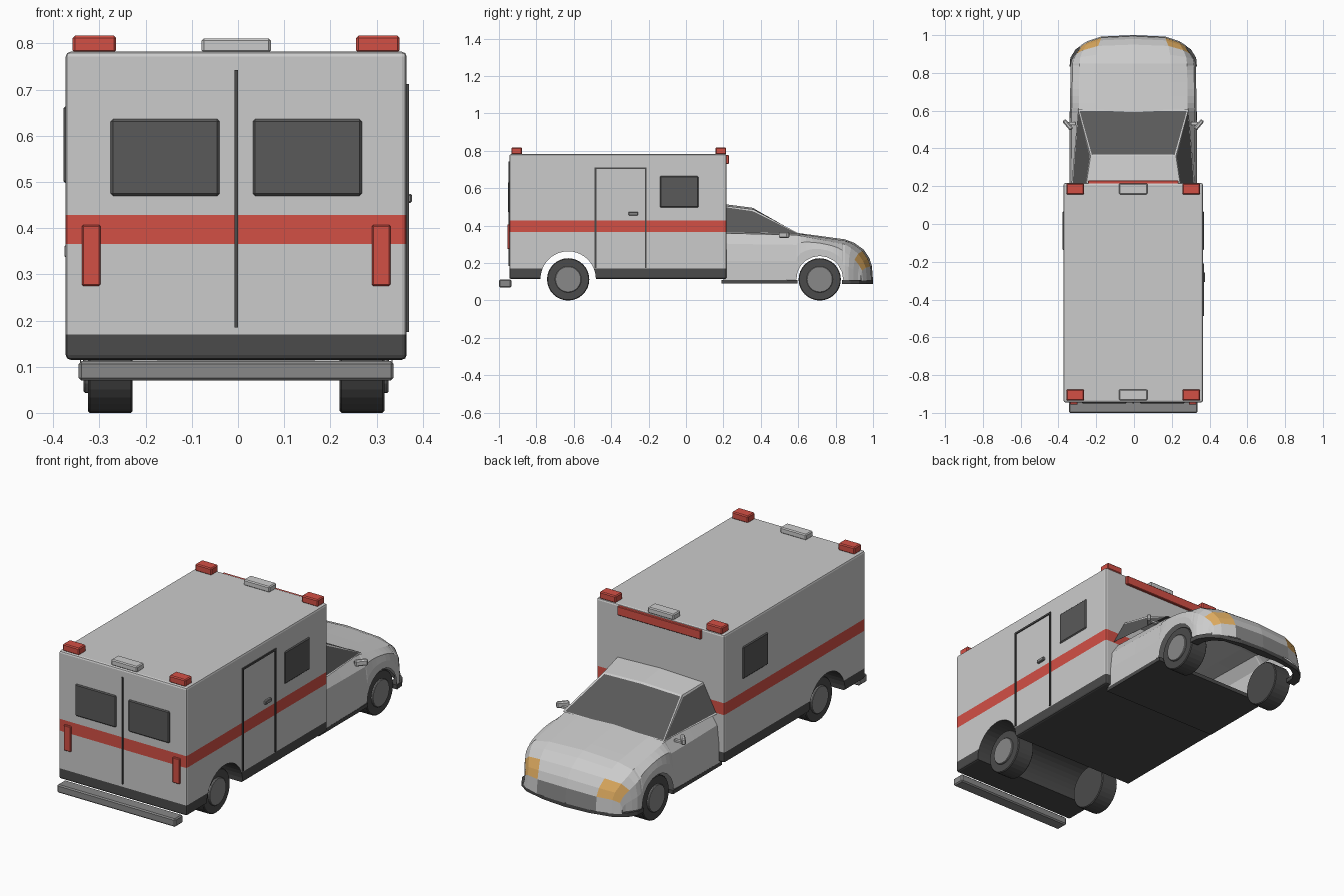
import bpy, bmesh, math
from mathutils import Matrix, Vector

if "Cube" in bpy.data.objects:
    bpy.data.objects.remove(bpy.data.objects["Cube"])


def mat(name, *c):
    m = bpy.data.materials.new(name)
    m.diffuse_color = (*c, 1)
    m.use_nodes = True
    m.node_tree.nodes["Principled BSDF"].inputs["Base Color"].default_value = m.diffuse_color
    return m


DARK = mat("dark_trim", .07, .07, .07)
GLASS = mat("glass", .1, .1, .1)
RED = mat("red", .65, .08, .06)
AMBER = mat("amber", .75, .42, .12)
METAL = mat("dark_grey", .25, .25, .25)
BODY = mat("body_grey", .8, .8, .8)


def finish(bm, name, *mats):
    bmesh.ops.recalc_face_normals(bm, faces=bm.faces[:])
    me = bpy.data.meshes.new(name)
    bm.to_mesh(me)
    bm.free()
    for m in mats:
        me.materials.append(m)
    o = bpy.data.objects.new(name, me)
    bpy.context.collection.objects.link(o)
    return o


def box_bm(x, y, z, bevel, seg=1):
    bm = bmesh.new()
    bmesh.ops.create_cube(bm, size=1)
    for v in bm.verts:
        v.co = [(a + b) / 2 + c * (b - a) for (a, b), c in zip((x, y, z), v.co)]
    if bevel:
        bmesh.ops.bevel(bm, geom=bm.edges[:], offset=bevel, segments=seg,
                        profile=.5, affect='EDGES')
    return bm


def box(name, x, y, z, m, bevel=.003):
    return finish(box_bm(x, y, z, bevel), name, m)


def cyl(name, x0, x1, y, z, r, m, bevel=0, n=32):
    bm = bmesh.new()
    bmesh.ops.create_cone(bm, cap_ends=True, segments=n, radius1=r, radius2=r, depth=abs(x1 - x0),
                          matrix=Matrix.Translation(((x0 + x1) / 2, y, z)) @ Matrix.Rotation(math.pi / 2, 4, 'Y'))
    if bevel:
        rim = [e for e in bm.edges if abs(e.verts[0].co.x - e.verts[1].co.x) < 1e-5]
        bmesh.ops.bevel(bm, geom=rim, offset=bevel, segments=1, affect='EDGES')
    return finish(bm, name, m)


def prism(name, pts, z0, z1, m):
    bm = bmesh.new()
    f = bm.faces.new([bm.verts.new((x, y, z0)) for x, y in pts])
    ext = bmesh.ops.extrude_face_region(bm, geom=[f])
    for v in ext["geom"]:
        if isinstance(v, bmesh.types.BMVert):
            v.co.z = z1
    if f.is_valid is False:
        bm.faces.new([v for v in bm.verts if v.co.z == z0])
    return finish(bm, name, m)


# rear compartment with coloured bands and wheel tunnel
bm = box_bm((-.369, .369), (-.945, .217), (.115, .782), .01, 2)
for z in (.17, .366, .428):
    bmesh.ops.bisect_plane(bm, geom=bm.verts[:] + bm.edges[:] + bm.faces[:],
                           plane_co=(0, 0, z), plane_no=(0, 0, 1))
for f in bm.faces:
    z = f.calc_center_median().z
    f.material_index = 0 if z < .17 else 2 if .366 < z < .428 else 1
compartment = finish(bm, "compartment", DARK, BODY, RED)
cutter = cyl("arch_cutter", -.6, .6, -.63, .115, .148, DARK, n=40)
cutter.hide_render = True
cutter.hide_set(True)
cut = compartment.modifiers.new("arch", 'BOOLEAN')
cut.object, cut.operation, cut.solver = cutter, 'DIFFERENCE', 'EXACT'

# cab shell: y, half width, top z, edge z, plan bow
KEYS = [(.20, .338, .366, .36, 0), (.59, .336, .362, .35, 0), (.85, .331, .327, .30, 0),
        (.90, .326, .308, .28, .03), (.95, .310, .272, .25, .055), (.98, .290, .228, .21, .06),
        (.994, .283, .185, .175, .06), (1.0, .285, .107, .106, .06)]
WY, WZ, AR = .715, .113, .125


def section(y, zb=.105):
    for a, b in zip(KEYS, KEYS[1:]):
        if y <= b[0]:
            t = (y - a[0]) / (b[0] - a[0])
            w, top, edge, bow = [p + (q - p) * t for p, q in zip(a[1:], b[1:])]
            break
    h = edge - zb
    prof = [(1, zb), (1, zb + h * .42), (.97, zb + h * .78), (.86, edge),
            (.6, edge + (top - edge) * .7), (0, top)]
    prof += [(-r, z) for r, z in prof[-2::-1]]
    return [(r * w, y - bow * r ** 4, z) for r, z in prof]


angles = [math.pi * (1 - i / 10) for i in range(11)]
secs = [section(.20), section(.40)]
secs += [section(WY + AR * math.cos(a), max(.105, WZ + AR * math.sin(a))) for a in angles]
secs += [section(k[0]) for k in KEYS[2:]]
bm = bmesh.new()
rings = [[bm.verts.new(p) for p in s] for s in secs]
n = len(rings)
for i in range(n - 1):
    for j in range(10):
        f = bm.faces.new((rings[i][j], rings[i + 1][j], rings[i + 1][j + 1], rings[i][j + 1]))
        row = min(j, 9 - j)
        if i in (n - 4, n - 3) and row in (2, 3):
            f.material_index = 1
        if i == n - 2 and row == 4:
            f.material_index = 2
finish(bm, "cab_body", BODY, AMBER, METAL)

# cab roof and windows
bm = bmesh.new()
half = [(.328, .2, .362), (.292, .605, .357), (.226, .36, .487), (.25, .2, .507)]
R = [bm.verts.new(p) for p in half]
L = [bm.verts.new((-x, y, z)) for x, y, z in half]
C = [bm.verts.new(p) for p in ((0, .36, .495), (0, .2, .516))]
panes = [bm.faces.new(R), bm.faces.new(L[::-1]), bm.faces.new((R[1], L[1], L[2], C[0], R[2]))]
bm.faces.new((R[2], C[0], C[1], R[3]))
bm.faces.new((L[3], C[1], C[0], L[2]))
bmesh.ops.recalc_face_normals(bm, faces=bm.faces[:])
bmesh.ops.inset_individual(bm, faces=panes, thickness=.011, depth=-.002)
for f in panes:
    f.material_index = 1
finish(bm, "cab_roof", BODY, GLASS)

# cab floor and front lip
box("cab_floor", (-.338, .338), (.19, .595), (.09, .11), DARK, 0)
arc = [(.337, .835), (.333, .88), (.305, .925), (.25, .962), (.13, .99), (0, 1.0)]
outer = arc + [(-x, y) for x, y in arc[-2::-1]]
inner = [(x * .86, y - .045 * (1 - abs(x) / .337)) for x, y in outer]
prism("front_lip", outer + inner[::-1], .088, .11, DARK)

# wheels, mirrors, rear lamps, corner beacons and windows, both sides
for s, side in ((1, "right"), (-1, "left")):
    def sx(a, b):
        return tuple(sorted((s * a, s * b)))
    for y, end in ((-.63, "rear"), (WY, "cab")):
        cyl(f"{end}_tyre_{side}", s * .224, s * .321, y, .113, .113, DARK, .004)
        cyl(f"{end}_hub_{side}", s * .23, s * .33, y, .113, .07, METAL, .003)
    for y, end in ((-.905, "rear"), (.186, "cab")):
        box(f"beacon_{end}_{side}", sx(.26, .354), (y - .029, y + .029), (.78, .817), RED, .005)
    box(f"tail_lamp_{side}", sx(.294, .334), (-.955, -.94), (.275, .407), RED)
    box(f"rear_window_{side}", sx(.036, .272), (-.951, -.94), (.47, .636), GLASS, .005)
    box(f"side_window_{side}", sx(.36, .374), (-.14, .067), (.497, .665), GLASS, .005)
    mirror = box(f"mirror_{side}", (-.032, .032), (-.011, .011), (-.016, .016), None, .006)
    mirror.rotation_euler.z = -s * math.radians(-50)
    mirror.location = (s * .347, .525, .35)
    box(f"mirror_arm_{side}", sx(.305, .345), (.525, .54), (.335, .345), None, 0)

# centre lamps and front warning bar
for y, end in ((-.905, "rear"), (.186, "cab")):
    box(f"work_lamp_{end}", (-.075, .075), (y - .029, y + .029), (.78, .811), None, .005)
box("warning_bar", (-.24, .24), (.21, .23), (.73, .777), RED)

# rear door seam, side door frame and handle
box("rear_door_seam", (-.004, .004), (-.95, -.94), (.185, .742), DARK, 0)
for i, (y, z) in enumerate((((-.488, -.478), (.175, .712)), ((-.22, -.21), (.175, .712)),
                            ((-.488, -.21), (.702, .712)))):
    box(f"side_door_frame_{i}", (.36, .374), y, z, DARK, 0)
box("side_door_handle", (.365, .381), (-.307, -.257), (.455, .474), METAL)

# rear bumper
box("rear_bumper", (-.341, .341), (-1, -.934), (.07, .112), METAL, .006)

for o in bpy.context.collection.objects:
    o.location.x -= .004
